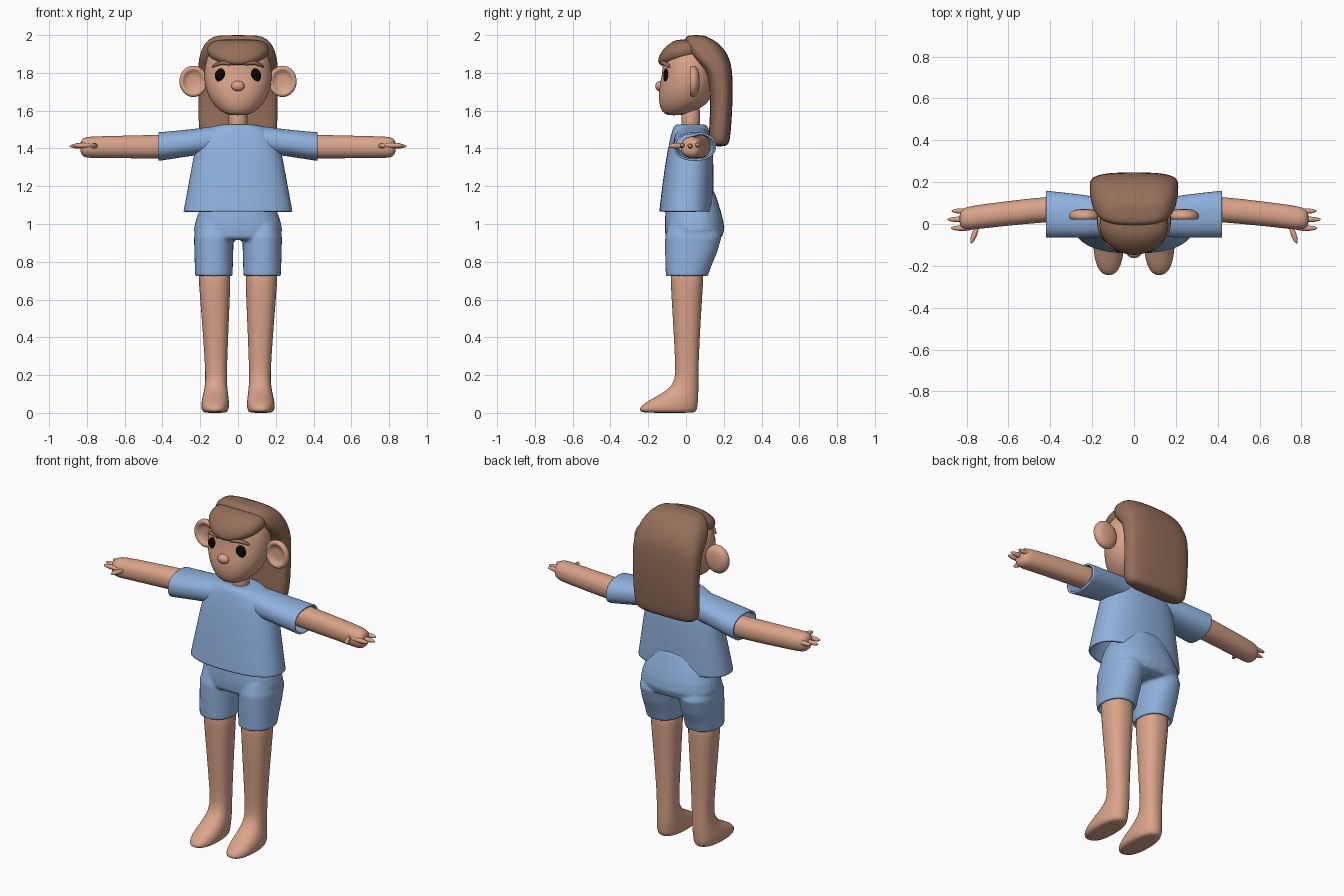
import bpy, bmesh, math
from mathutils import Matrix


def material(name, rgb):
    m = bpy.data.materials.new(name)
    m.diffuse_color = (*rgb, 1)
    return m


SKIN = material("skin", (0.70, 0.37, 0.25))
HAIR = material("brown hair", (0.30, 0.158, 0.10))
BLUE = material("blue cloth", (0.275, 0.445, 0.73))
BLACK = material("black eye", (0.002, 0.002, 0.002))


def finish(name, bm, mat, mirror=False, subsurf=0, thick=0):
    bmesh.ops.recalc_face_normals(bm, faces=bm.faces[:])
    for f in bm.faces:
        f.smooth = True
    me = bpy.data.meshes.new(name)
    bm.to_mesh(me)
    bm.free()
    me.materials.append(mat)
    ob = bpy.data.objects.new(name, me)
    bpy.context.collection.objects.link(ob)
    if subsurf:
        m = ob.modifiers.new("round", 'SUBSURF')
        m.levels = m.render_levels = subsurf
    if thick:
        m = ob.modifiers.new("cloth", 'SOLIDIFY')
        m.thickness, m.offset = thick, -1
    if mirror:
        m = ob.modifiers.new("mirror", 'MIRROR')
        m.use_mirror_merge = False
    return ob


def add_loft(bm, rings, axis='z', power=2.0, caps=(True, True), n=28):
    """Skin superellipse rings (position, centre a, centre b, radius a, radius b)."""
    loops = []
    for p, ca, cb, ra, rb in rings:
        loop = []
        for i in range(n):
            t = 2 * math.pi * i / n
            c, s = math.cos(t), math.sin(t)
            a = ca + ra * math.copysign(abs(c) ** (2 / power), c)
            b = cb + rb * math.copysign(abs(s) ** (2 / power), s)
            co = {'x': (p, a, b), 'y': (a, p, b), 'z': (a, b, p)}[axis]
            loop.append(bm.verts.new(co))
        loops.append(loop)
    for lo, hi in zip(loops, loops[1:]):
        for i in range(n):
            j = (i + 1) % n
            bm.faces.new((lo[i], lo[j], hi[j], hi[i]))
    for cap, loop in zip(caps, (loops[0], loops[-1])):
        if cap:
            bm.faces.new(loop)


def loft(name, mat, rings, axis='z', power=2.0, caps=(True, True), **kw):
    bm = bmesh.new()
    add_loft(bm, rings, axis, power, caps)
    return finish(name, bm, mat, subsurf=1, **kw)


def prof(rows, cx=0):
    """Rows (z, front y, back y, half width[, centre x]) to loft rings."""
    return [(r[0], r[4] if len(r) > 4 else cx, (r[1] + r[2]) / 2, r[3], (r[2] - r[1]) / 2)
            for r in rows]


def ellipsoid(name, mat, loc, size, turn=0, mirror=True):
    bm = bmesh.new()
    mx = (Matrix.Translation(loc) @ Matrix.Rotation(turn, 4, 'Z')
          @ Matrix.Diagonal((*size, 1)))
    bmesh.ops.create_uvsphere(bm, u_segments=24, v_segments=14, radius=1, matrix=mx)
    return finish(name, bm, mat, mirror=mirror)


# Head, nose and neck
loft("head", SKIN, prof([
    (1.575, -.10, -.03, .045), (1.59, -.125, .03, .085), (1.63, -.142, .11, .13),
    (1.68, -.147, .14, .16), (1.74, -.140, .155, .178), (1.80, -.125, .16, .181),
    (1.87, -.125, .16, .172), (1.93, -.10, .14, .14), (1.965, -.05, .10, .08)]), power=2.1)
ellipsoid("nose", SKIN, (0, -.135, 1.73), (.036, .028, .028), mirror=False)
loft("neck", SKIN, prof([(1.45, -.025, .075, .05), (1.55, -.025, .075, .05),
                         (1.66, -.025, .075, .05)]))

# Ears: dished discs facing forward
loft("ears", SKIN, [(y, .236, 1.755, r * .9, r) for y, r in (
    (.072, .04), (.062, .072), (.042, .086), (.024, .082), (.018, .068),
    (.026, .056), (.036, .045), (.038, .02))], axis='y', mirror=True)

# Eyes and eyebrows
ellipsoid("eyes", BLACK, (.082, -.102, 1.785), (.040, .018, .040))
loft("eyebrows", HAIR, [(.035, -.128, 1.846, .006, .005), (.045, -.128, 1.848, .012, .010),
                        (.08, -.121, 1.856, .014, .011), (.115, -.104, 1.846, .013, .010),
                        (.14, -.086, 1.830, .006, .005)], axis='x', mirror=True)

# Fringe and long back hair
loft("fringe", HAIR, prof([
    (1.838, -.135, .08, .06), (1.85, -.148, .09, .105), (1.875, -.150, .10, .15),
    (1.92, -.128, .12, .172), (1.955, -.09, .12, .155), (1.98, -.05, .10, .11)]), power=2.2)
loft("back_hair", HAIR, prof([
    (1.41, .145, .21, .165), (1.425, .125, .228, .195), (1.47, .118, .236, .208),
    (1.60, .130, .246, .21), (1.75, .125, .248, .213), (1.82, .095, .243, .213),
    (1.87, .03, .233, .209), (1.92, .0, .208, .196), (1.965, -.012, .165, .172),
    (1.993, .0, .11, .13), (2.0, .02, .09, .09)]), power=3)

# Shirt: body open at the hem, sleeves open at the cuff
loft("shirt_body", BLUE, prof([
    (1.066, -.142, .145, .29), (1.08, -.141, .146, .288), (1.2, -.127, .147, .265),
    (1.35, -.106, .146, .238), (1.45, -.086, .136, .217), (1.505, -.07, .12, .165),
    (1.525, -.06, .11, .11), (1.527, -.04, .09, .07)]),
    power=2.4, caps=(False, True), thick=.012)
loft("sleeves", BLUE, [
    (.04, .03, 1.45, .08, .073), (.10, .03, 1.446, .088, .076), (.2, .034, 1.438, .1, .07),
    (.3, .04, 1.424, .107, .072), (.41, .047, 1.411, .112, .076),
    (.42, .047, 1.410, .112, .076)],
    axis='x', power=2.3, caps=(True, False), thick=.01, mirror=True)

# Arms, fingers and thumbs
loft("arms", SKIN, [
    (.25, .078, 1.415, .06, .063), (.42, .07, 1.409, .061, .063), (.6, .051, 1.408, .059, .06),
    (.72, .037, 1.407, .058, .058), (.79, .027, 1.406, .057, .057),
    (.822, .024, 1.406, .050, .050), (.835, .024, 1.406, .028, .028)],
    axis='x', power=2.2, mirror=True)
for i, (y, z, tip) in enumerate(((.062, 1.418, .872), (.022, 1.412, .892), (-.02, 1.416, .876))):
    ellipsoid(f"finger_{i + 1}", SKIN, (tip - .055, y, z), (.055, .013, .013))
ellipsoid("thumbs", SKIN, (.763, -.05, 1.414), (.045, .013, .014), turn=math.radians(-70))

# Shorts: hips and two hollow-ended legs fused into one soft skin
bm = bmesh.new()
add_loft(bm, prof([
    (.915, -.09, .15, .19), (.93, -.108, .19, .225), (.97, -.112, .204, .234),
    (1.02, -.112, .197, .224), (1.07, -.108, .184, .205), (1.12, -.10, .168, .175),
    (1.165, -.08, .153, .14), (1.19, -.05, .13, .10)]), power=2.3)
for s in (1, -1):
    add_loft(bm, prof([
        (1.0, -.09, .16, .085), (.93, -.111, .188, .105), (.85, -.111, .165, .103),
        (.78, -.109, .135, .101), (.722, -.107, .116, .099), (.722, -.093, .102, .084),
        (.755, -.093, .102, .084)], cx=s * .128), power=2.2)
shorts = finish("shorts", bm, BLUE)
m = shorts.modifiers.new("fuse", 'REMESH')
m.mode, m.voxel_size, m.use_smooth_shade = 'VOXEL', .008, True
m = shorts.modifiers.new("soften", 'SMOOTH')
m.factor, m.iterations = .5, 6

# Legs flowing into feet
loft("legs", SKIN, prof([
    (.80, -.085, .095, .086, .125), (.70, -.082, .092, .085, .124), (.5, -.07, .078, .072, .120),
    (.25, -.056, .066, .058, .116), (.17, -.056, .066, .057, .116), (.12, -.098, .066, .062, .117),
    (.085, -.160, .065, .069, .119), (.05, -.225, .063, .074, .121), (.02, -.252, .06, .073, .121),
    (.004, -.24, .05, .064, .121), (0, -.2, .03, .045, .121)]), power=2.3, mirror=True)
